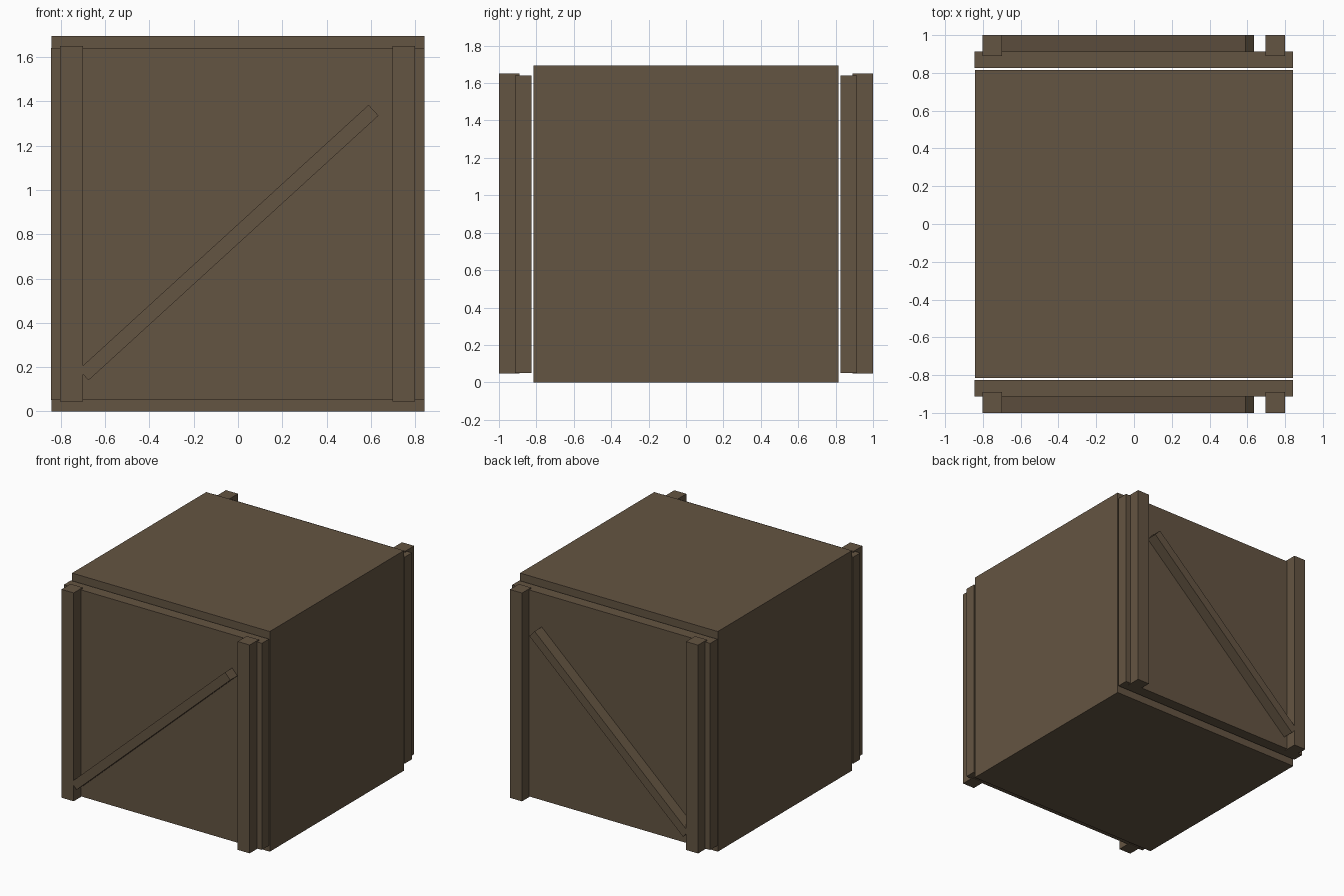
import bpy, math
from mathutils import Matrix, Vector

if "Cube" in bpy.data.objects:
    bpy.data.objects.remove(bpy.data.objects["Cube"])

wood = bpy.data.materials.new("brown wood")
wood.diffuse_color = (0.127, 0.089, 0.054, 1)
wood.use_nodes = True
wood.node_tree.nodes["Principled BSDF"].inputs["Base Color"].default_value = wood.diffuse_color


def box(name, lo, hi, turn=0.0):
    """Box between two corners, optionally turned about the y axis through its centre."""
    lo, hi = Vector(lo), Vector(hi)
    size = hi - lo
    bpy.ops.mesh.primitive_cube_add(size=1)
    ob = bpy.context.object
    ob.name = name
    ob.data.transform(Matrix.Translation((lo + hi) / 2)
                      @ Matrix.Rotation(turn, 4, 'Y')
                      @ Matrix.Diagonal((*size, 1)))
    ob.data.materials.append(wood)
    return ob


# crate body
box("crate_body", (-0.842, -0.816, 0), (0.842, 0.816, 1.695))

# diagonal brace line, low end to high end
a, b = Vector((-0.697, 0.165)), Vector((0.612, 1.36))
mid, length = (a + b) / 2, (b - a).length
angle = math.atan2(b.y - a.y, b.x - a.x)

for side, s in (("front", -1), ("back", 1)):
    def slab(name, x0, x1, y0, y1, z0, z1, turn=0.0):
        ys = sorted((s * y0, s * y1))
        return box(f"{side}_{name}", (x0, ys[0], z0), (x1, ys[1], z1), turn)

    # end panel
    slab("panel", -0.845, 0.842, 0.826, 0.913, 0.051, 1.641)
    # upright posts
    slab("left_post", -0.803, -0.70, 0.89, 1.0, 0.046, 1.65)
    slab("right_post", 0.697, 0.80, 0.89, 1.0, 0.046, 1.65)
    # diagonal brace
    slab("brace", mid.x - length / 2, mid.x + length / 2, 0.89, 1.0,
         mid.y - 0.033, mid.y + 0.033, -angle)
